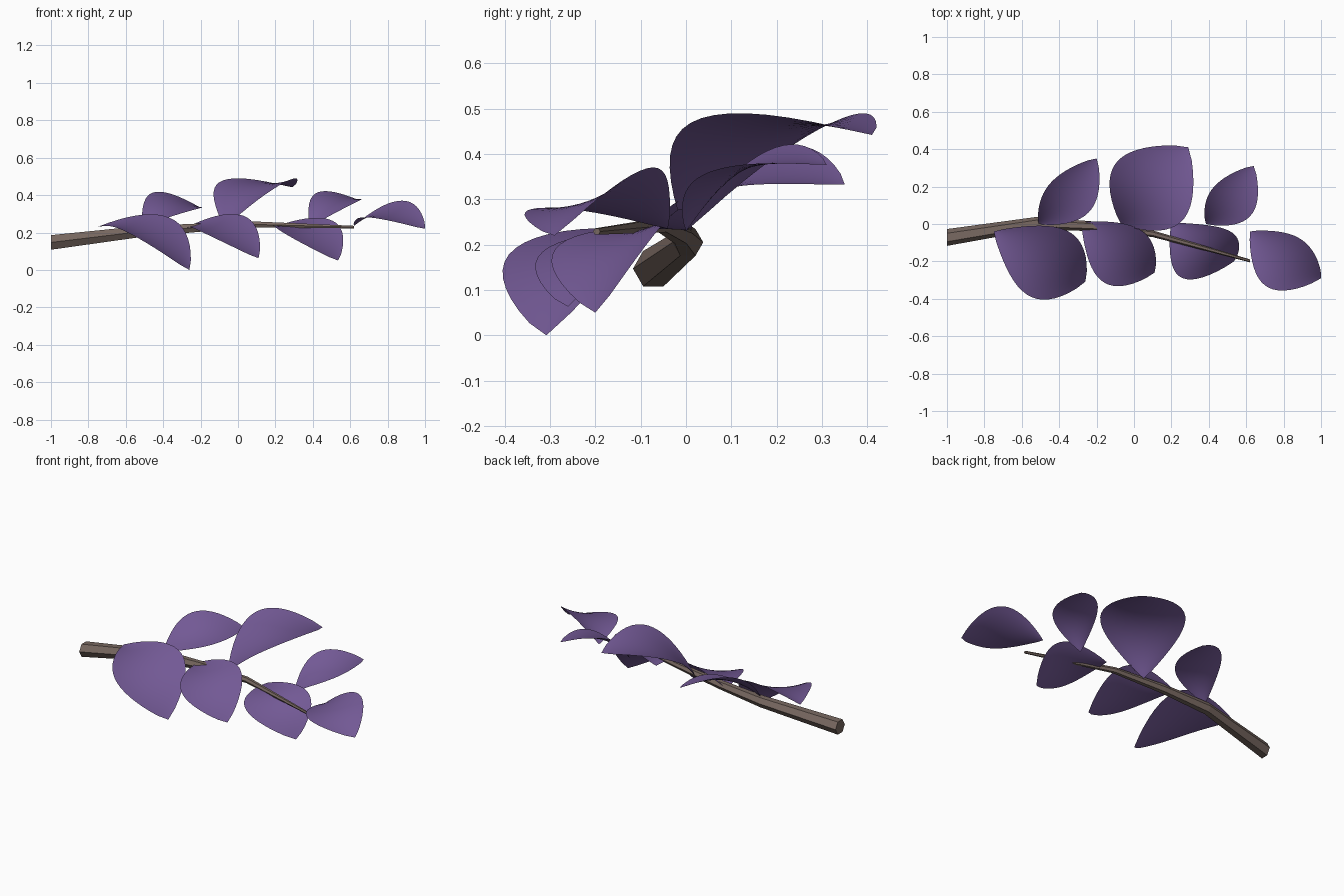
import bpy, bmesh, math
from mathutils import Vector

if "Cube" in bpy.data.objects:
    bpy.data.objects.remove(bpy.data.objects["Cube"])


def material(name, rgb):
    m = bpy.data.materials.new(name)
    m.diffuse_color = (*rgb, 1)
    m.use_nodes = True
    m.node_tree.nodes["Principled BSDF"].inputs["Base Color"].default_value = m.diffuse_color
    return m


purple = material("leaf purple", (0.17, 0.10, 0.30))
brown = material("bark brown", (0.19, 0.14, 0.12))


def make_object(name, bm, mat):
    me = bpy.data.meshes.new(name)
    bm.to_mesh(me)
    bm.free()
    me.materials.append(mat)
    ob = bpy.data.objects.new(name, me)
    bpy.context.collection.objects.link(ob)
    return ob


# Branch: tapering six-sided tube along a gently bent path (x, y, z, radius)
path = [(-1, -0.072, 0.147, 0.045), (-0.52, 0.004, 0.205, 0.034),
        (-0.22, -0.012, 0.225, 0.026), (0.10, -0.052, 0.243, 0.018),
        (0.62, -0.197, 0.229, 0.008)]
bm = bmesh.new()
rings = []
for x, y, z, r in path:
    rings.append([bm.verts.new((x, y + r * math.cos(k * math.pi / 3),
                                z + r * math.sin(k * math.pi / 3))) for k in range(6)])
for a, b in zip(rings, rings[1:]):
    for k in range(6):
        n = (k + 1) % 6
        bm.faces.new((a[k], a[n], b[n], b[k]))
bm.faces.new(rings[0])
bm.faces.new(rings[-1])
bmesh.ops.recalc_face_normals(bm, faces=bm.faces)
make_object("branch", bm, brown)


# Leaf: arched, slightly cupped sheet from base to tip,
# spanning its widest points on the left and right edges
def leaf(name, base, tip, left, right, nu=18, nw=10, widest=0.53, cup=0.25):
    base, tip, left, right = map(Vector, (base, tip, left, right))
    chord = tip - base
    side = (right - left) / 2
    rise = (left + right) / 2 - (base + chord * widest)
    bm = bmesh.new()
    rows = []
    for i in range(nu + 1):
        u = i / nu
        half = max(0.0, math.sin(math.pi * u ** 1.09)) ** 0.8
        arch = 4 * u * (1 - u)
        row = []
        for j in range(nw + 1):
            w = 2 * j / nw - 1
            h = arch * (1 - cup + cup * w * w)
            row.append(bm.verts.new(base + chord * u + side * (half * w) + rise * h))
        rows.append(row)
    for a, b in zip(rows, rows[1:]):
        for j in range(nw):
            bm.faces.new((a[j], a[j + 1], b[j + 1], b[j]))
    bmesh.ops.remove_doubles(bm, verts=bm.verts, dist=0.0005)
    for f in bm.faces:
        f.smooth = True
    make_object(name, bm, purple)


# Back row of leaves, rising
leaf("back_leaf_1", (-0.51, 0, 0.23), (-0.20, 0.35, 0.333),
     (-0.45, 0.215, 0.415), (-0.235, 0.07, 0.322))
leaf("back_leaf_2", (-0.07, 0, 0.23), (0.29, 0.41, 0.442),
     (-0.09, 0.334, 0.475), (0.262, 0.022, 0.475))
leaf("back_leaf_3", (0.385, 0, 0.23), (0.64, 0.31, 0.376),
     (0.42, 0.19, 0.412), (0.628, 0.05, 0.36))
# Front row of leaves, drooping
leaf("front_leaf_1", (-0.75, -0.04, 0.23), (-0.26, -0.308, 0.0),
     (-0.35, -0.04, 0.272), (-0.56, -0.385, 0.185))
leaf("front_leaf_2", (-0.28, 0.01, 0.225), (0.11, -0.26, 0.063),
     (0.04, -0.035, 0.285), (-0.165, -0.31, 0.19))
leaf("front_leaf_3", (0.20, 0.005, 0.232), (0.535, -0.2, 0.05),
     (0.515, -0.04, 0.258), (0.25, -0.285, 0.195))
# Leaf beside the branch end
leaf("end_leaf", (0.62, -0.04, 0.235), (1.0, -0.29, 0.22),
     (0.89, -0.08, 0.37), (0.71, -0.335, 0.28))
